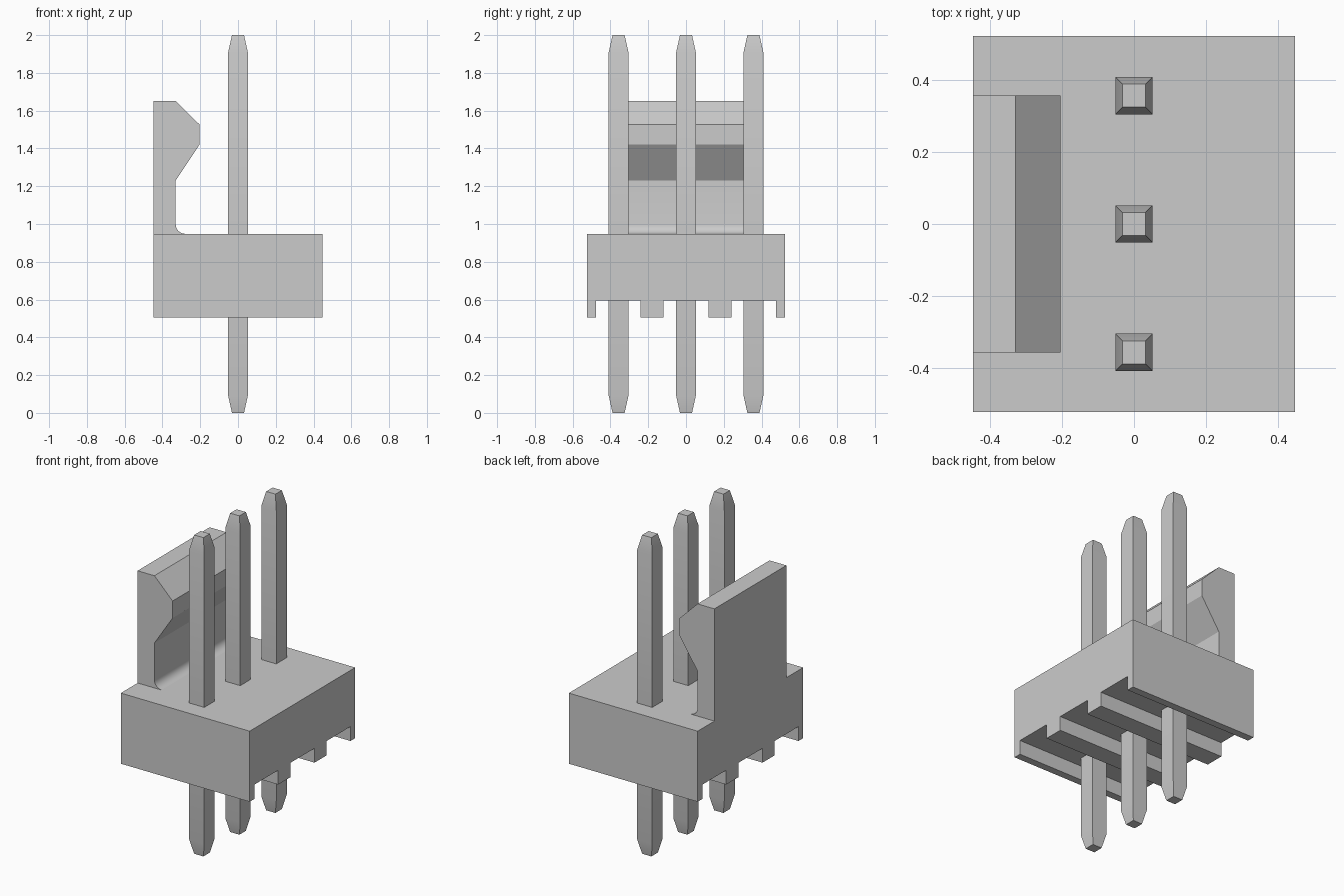
import bpy
import bmesh
from math import sin, cos, pi, radians
from mathutils import Vector

cube = bpy.data.objects.get("Cube")
if cube:
    bpy.data.objects.remove(cube, do_unlink=True)

grey = bpy.data.materials.new("light grey")
grey.use_nodes = True
colour = (0.6, 0.6, 0.6, 1)
grey.diffuse_color = colour
grey.node_tree.nodes["Principled BSDF"].inputs["Base Color"].default_value = colour


def finish(name, bm):
    """Turn a bmesh into a named object, smooth except at sharp edges."""
    bmesh.ops.recalc_face_normals(bm, faces=bm.faces)
    mesh = bpy.data.meshes.new(name)
    bm.to_mesh(mesh)
    bm.free()
    mesh.materials.append(grey)
    obj = bpy.data.objects.new(name, mesh)
    bpy.context.collection.objects.link(obj)
    bpy.ops.object.select_all(action="DESELECT")
    obj.select_set(True)
    bpy.context.view_layer.objects.active = obj
    bpy.ops.object.shade_smooth_by_angle(angle=radians(30))
    return obj


def extrude_profile(name, points, direction):
    """Sweep a closed outline along a vector."""
    bm = bmesh.new()
    face = bm.faces.new([bm.verts.new(p) for p in points])
    swept = bmesh.ops.extrude_face_region(bm, geom=[face], use_keep_orig=True)
    verts = [v for v in swept["geom"] if isinstance(v, bmesh.types.BMVert)]
    bmesh.ops.translate(bm, verts=verts, vec=Vector(direction))
    return finish(name, bm)


half_x, half_y = 0.447, 0.523
bottom, groove, top = 0.505, 0.595, 0.948
pitch = 0.357

# Housing with ribs along its underside
half_ribs = [(0.12, groove), (0.12, bottom), (0.24, bottom), (0.24, groove),
             (0.476, groove), (0.476, bottom), (half_y, bottom), (half_y, top)]
outline = half_ribs + [(-y, z) for y, z in reversed(half_ribs)]
extrude_profile("housing", [(-half_x, y, z) for y, z in outline], (2 * half_x, 0, 0))

# Locking tab with hooked top and rounded foot
inner, radius = -0.33, 0.05
fillet = [(inner + radius - radius * sin(a), top + radius - radius * cos(a))
          for a in (i * pi / 12 for i in range(7))]
tab = [(-half_x, top)] + fillet + [(inner, 1.23), (-0.204, 1.42), (-0.204, 1.527),
                                   (inner, 1.652), (-half_x, 1.652)]
extrude_profile("locking_tab", [(x, -pitch, z) for x, z in tab], (0, 2 * pitch, 0))

# Square pins with tapered ends
wide, narrow, taper = 0.052, 0.032, 0.09
for label, y in (("front", -pitch), ("middle", 0), ("back", pitch)):
    bm = bmesh.new()
    rings = []
    for z, r in ((0, narrow), (taper, wide), (2 - taper, wide), (2, narrow)):
        rings.append([bm.verts.new((sx * r, y + sy * r, z))
                      for sx, sy in ((-1, -1), (1, -1), (1, 1), (-1, 1))])
    for low, high in zip(rings, rings[1:]):
        for i in range(4):
            j = (i + 1) % 4
            bm.faces.new((low[i], low[j], high[j], high[i]))
    bm.faces.new(rings[0])
    bm.faces.new(rings[-1])
    finish(label + "_pin", bm)
